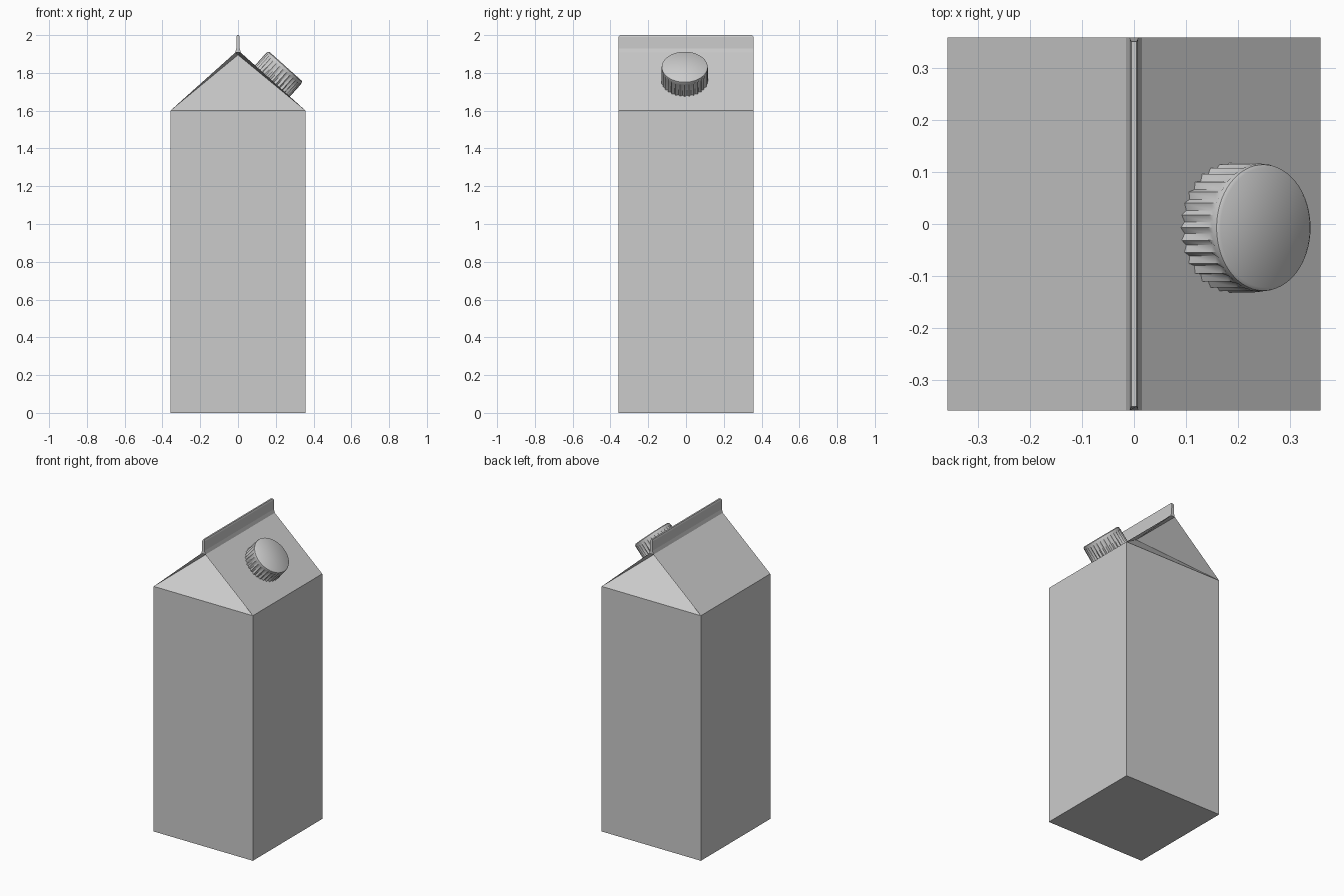
import bpy, bmesh, math
from mathutils import Matrix, Vector

if "Cube" in bpy.data.objects:
    bpy.data.objects.remove(bpy.data.objects["Cube"])

W = 0.358          # half width of the square carton
EAVE = 1.6         # height where the roof starts


def make_object(name, bm):
    bmesh.ops.recalc_face_normals(bm, faces=bm.faces)
    mesh = bpy.data.meshes.new(name)
    bm.to_mesh(mesh)
    bm.free()
    obj = bpy.data.objects.new(name, mesh)
    bpy.context.collection.objects.link(obj)
    return obj


# Carton: half profile (x, z) from the base up the wall, roof and sealed fin
half = [(W, 0), (W, EAVE), (0.015, 1.907), (0.009, 1.93), (0.008, 1.99), (0.005, 2.0)]
profile = half + [(-x, z) for x, z in reversed(half)]
n = len(profile)
bm = bmesh.new()
ends = []
for s in (-1, 1):
    # fin top corners are slightly rounded along the ridge
    ends.append([bm.verts.new((x, s * (W - (0.008 if z > 1.995 else 0)), z)) for x, z in profile])
for i in range(n):
    j = (i + 1) % n
    bm.faces.new((ends[0][i], ends[0][j], ends[1][j], ends[1][i]))

# End walls, fin ends and gables folded inward beneath the roof
for s, v in zip((-1, 1), ends):
    bm.faces.new((v[0], v[1], v[-2], v[-1]))
    bm.faces.new(v[2:n - 2])
    fold = bm.verts.new((0, s * 0.02, 1.895))
    rim = [v[1], v[2], v[-3], v[-2]]
    for i in range(4):
        bm.faces.new((rim[i], rim[(i + 1) % 4], fold))
make_object("carton", bm)

# Screw cap: ribbed side, smooth rim and slightly rounded top
RIBS = 32
rings = [(0.0, 0.124, 0.115), (0.085, 0.124, 0.115), (0.1, 0.123, 0.122),
         (0.109, 0.121, 0.121), (0.114, 0.115, 0.115)]
bm = bmesh.new()
loops = []
for z, outer, inner in rings:
    loop = []
    for k in range(RIBS * 2):
        a = math.pi * k / RIBS
        r = inner if k % 2 else outer
        loop.append(bm.verts.new((r * math.cos(a), r * math.sin(a), z)))
    loops.append(loop)
for lo, hi in zip(loops, loops[1:]):
    for k in range(RIBS * 2):
        m = (k + 1) % (RIBS * 2)
        bm.faces.new((lo[k], lo[m], hi[m], hi[k]))
bm.faces.new(loops[0])
bm.faces.new(loops[-1])

# Seat the cap square to the right roof slope
tilt = math.atan2(1.907 - EAVE, W - 0.015)
bm.transform(Matrix.Translation(Vector((0.176, -0.007, 1.75))) @ Matrix.Rotation(tilt, 4, 'Y'))
cap = make_object("screw_cap", bm)
bpy.context.view_layer.objects.active = cap
cap.select_set(True)
bpy.ops.object.shade_smooth_by_angle(angle=math.radians(40))
